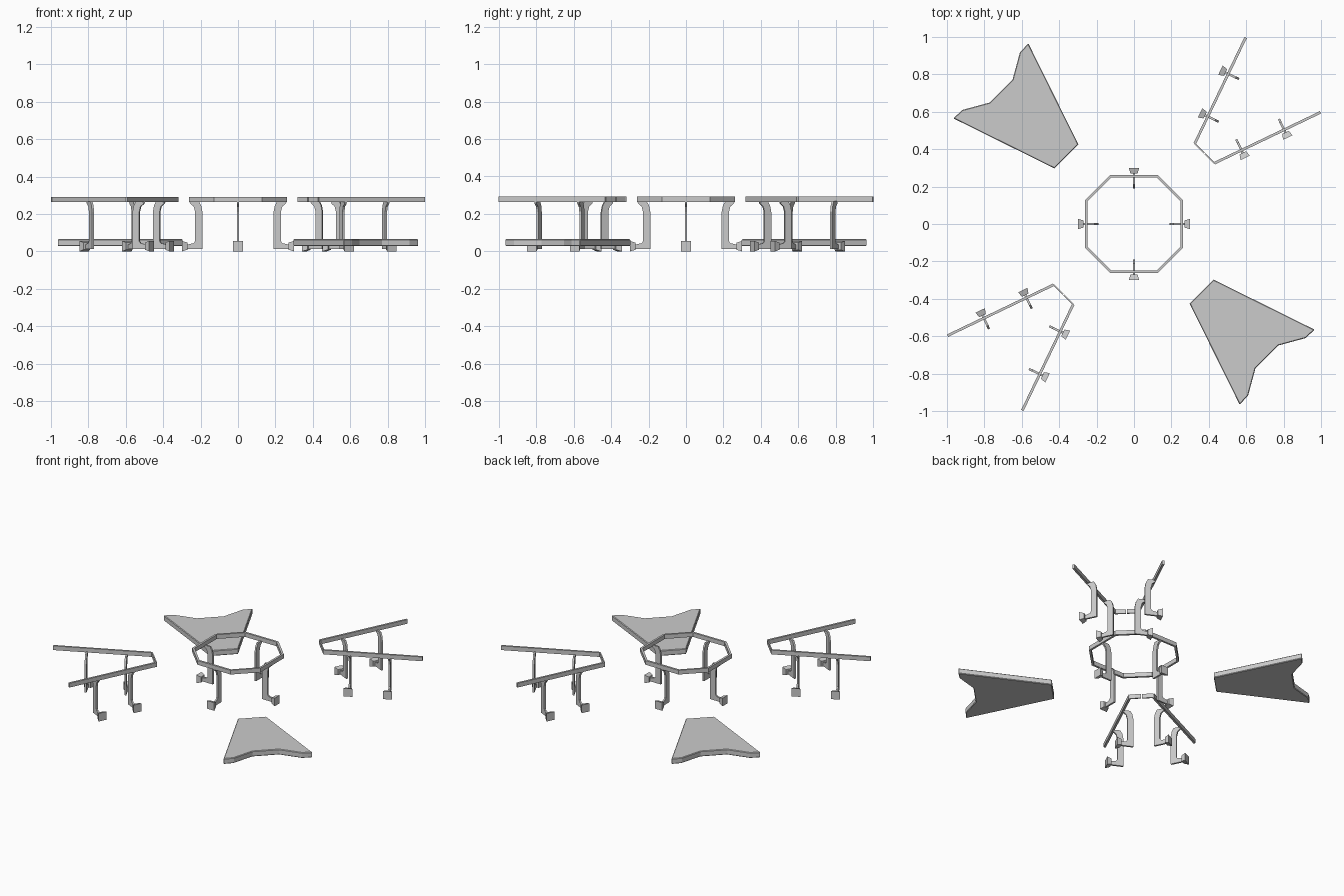
import bpy, bmesh, math
from mathutils import Matrix, Vector

if "Cube" in bpy.data.objects:
    bpy.data.objects.remove(bpy.data.objects["Cube"])


def finish(name, bm, mat=Matrix.Identity(4)):
    bmesh.ops.recalc_face_normals(bm, faces=bm.faces)
    mesh = bpy.data.meshes.new(name)
    bm.to_mesh(mesh)
    bm.free()
    ob = bpy.data.objects.new(name, mesh)
    bpy.context.collection.objects.link(ob)
    ob.matrix_world = mat
    return ob


def loft(bm, a, b, caps=True):
    """Join two matching loops with quads, optionally capped."""
    va, vb = [bm.verts.new(p) for p in a], [bm.verts.new(p) for p in b]
    n = len(va)
    for i in range(n):
        j = (i + 1) % n
        bm.faces.new((va[i], va[j], vb[j], vb[i]))
    if caps:
        bm.faces.new(va[::-1])
        bm.faces.new(vb)


def bar(bm, p, q, w0, w1):
    p, q = Vector(p), Vector(q)
    n = (q - p).normalized()
    n = Vector((-n.y, n.x))
    c = [p + n * w0, q + n * w1, q - n * w1, p - n * w0]
    loft(bm, [(v.x, v.y, Z0) for v in c], [(v.x, v.y, Z1) for v in c])


Z0, Z1 = 0.263, 0.292

# Handrail bracket side profile: (distance outward from rail, height)
LEG = [(0.005, 0.268), (-0.045, 0.268), (-0.058, 0.245), (-0.065, 0.21),
       (-0.065, 0.012), (0.018, 0.012), (0.018, 0.036), (-0.018, 0.044),
       (-0.026, 0.055), (-0.026, 0.21), (-0.018, 0.24), (0.0, 0.255)]


def bracket(name, x, y, angle):
    """Local +x points outward towards the mounting plate."""
    mat = Matrix.Translation((x, y, 0)) @ Matrix.Rotation(angle, 4, 'Z')
    bm = bmesh.new()
    loft(bm, [(d, -0.006, z) for d, z in LEG], [(d, 0.006, z) for d, z in LEG])

    def sq(d, h, zc):
        return [(d, -h, zc - h), (d, h, zc - h), (d, h, zc + h), (d, -h, zc + h)]
    loft(bm, sq(0.015, 0.019, 0.028), sq(0.045, 0.028, 0.028))
    finish(name, bm, mat)


# Central octagonal rail
bm = bmesh.new()
def octagon(a, s):
    return [(s, -a), (a, -s), (a, s), (s, a), (-s, a), (-a, s), (-a, -s), (-s, -a)]
outer, inner = octagon(0.262, 0.127), octagon(0.248, 0.121)
n = 8
lo = [bm.verts.new((*p, Z0)) for p in outer]
ho = [bm.verts.new((*p, Z1)) for p in outer]
hi = [bm.verts.new((*p, Z1)) for p in inner]
li = [bm.verts.new((*p, Z0)) for p in inner]
rings = [lo, ho, hi, li]
for k in range(4):
    a, b = rings[k], rings[(k + 1) % 4]
    for i in range(n):
        bm.faces.new((a[i], a[(i + 1) % n], b[(i + 1) % n], b[i]))
finish("octagon_rail", bm)
for k in range(4):
    t = k * math.pi / 2
    bracket(f"octagon_bracket_{k}", 0.255 * math.cos(t), 0.255 * math.sin(t), t)

# Two V-shaped stair rails, each arm mirrored across the diagonal
for side, s in (("back_right", 1), ("front_left", -1)):
    for arm, swap in (("a", False), ("b", True)):
        def P(x, y):
            return (s * y, s * x) if swap else (s * x, s * y)
        bm = bmesh.new()
        bar(bm, P(0.597, 0.997), P(0.325, 0.43), 0.007, 0.007)
        bar(bm, P(0.325, 0.43), P(0.375, 0.38), 0.004, 0.004)
        finish(f"{side}_rail_{arm}", bm)
        out = P(-0.90, 0.434)
        for k, (x, y) in enumerate(((0.503, 0.803), (0.394, 0.575))):
            bracket(f"{side}_bracket_{arm}{k}", *P(x, y), math.atan2(out[1], out[0]))

# Two notched corner platforms with a softened top edge
HALF = [(0.425, -0.297), (0.966, -0.565), (0.917, -0.61), (0.77, -0.65)]
SHAPE = HALF + [(-y, -x) for x, y in reversed(HALF)]
for name, s in (("front_right_platform", 1), ("back_left_platform", -1)):
    bm = bmesh.new()
    loft(bm, [(s * x, s * y, 0.028) for x, y in SHAPE],
         [(s * x, s * y, 0.066) for x, y in SHAPE])
    ob = finish(name, bm)
    bv = ob.modifiers.new("edge", 'BEVEL')
    bv.width, bv.segments = 0.004, 1
    bv.limit_method, bv.angle_limit = 'ANGLE', math.radians(80)
